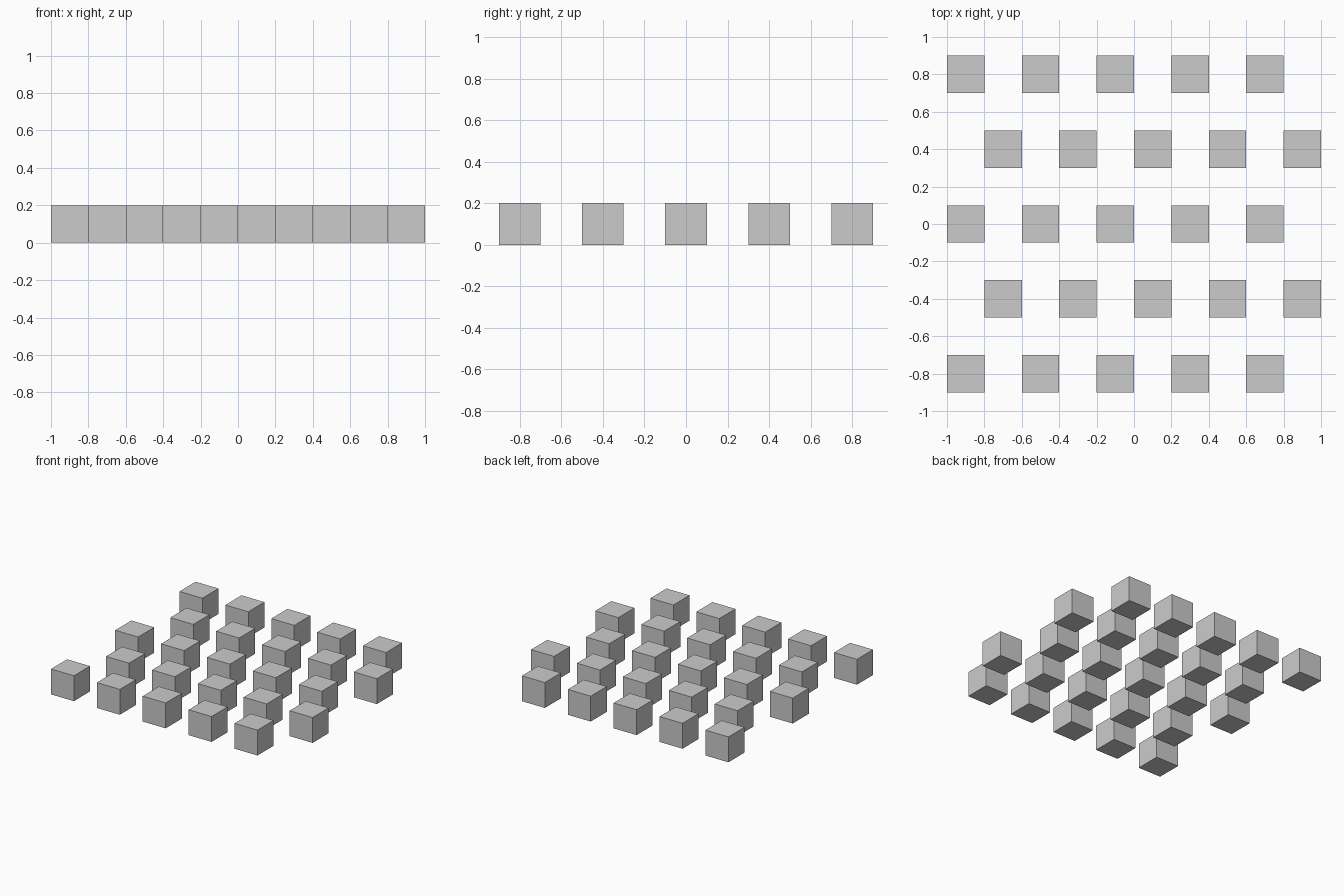
import bpy

if "Cube" in bpy.data.objects:
    bpy.data.objects.remove(bpy.data.objects["Cube"])

SIZE = 0.2     # cube edge
STEP = 0.4     # spacing along and between rows
COUNT = 5      # rows, and cubes per row


def add_cube(name, x, y):
    bpy.ops.mesh.primitive_cube_add(size=SIZE, location=(x, y, SIZE / 2))
    bpy.context.object.name = name


# Staggered rows of cubes: every second row shifts by one cube width
for row in range(COUNT):
    y = (row - 2) * STEP
    start = -0.9 + (row % 2) * SIZE
    for col in range(COUNT):
        add_cube(f"cube_row{row + 1}_{col + 1}", start + col * STEP, y)
